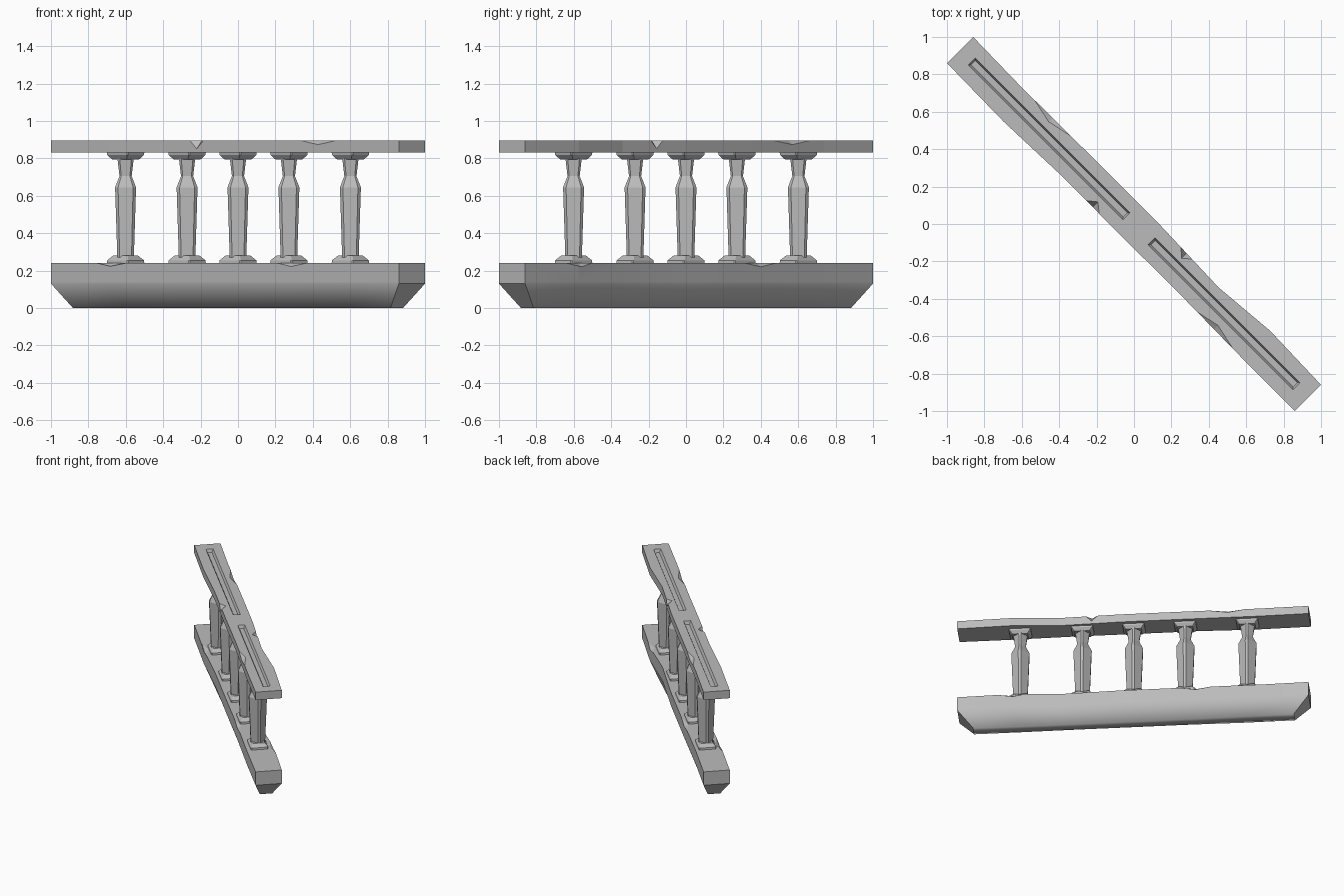
import bpy, bmesh, math
from mathutils import Matrix

cube = bpy.data.objects.get("Cube")
if cube:
    bpy.data.objects.remove(cube, do_unlink=True)

stone = bpy.data.materials.new("grey stone")
stone.use_nodes = True
stone.diffuse_color = (0.5, 0.5, 0.5, 1)
bsdf = stone.node_tree.nodes["Principled BSDF"]
bsdf.inputs["Base Color"].default_value = (0.5, 0.5, 0.5, 1)
bsdf.inputs["Roughness"].default_value = 0.9

DIAGONAL = -math.pi / 4


def add_object(name, bm):
    bmesh.ops.recalc_face_normals(bm, faces=bm.faces)
    mesh = bpy.data.meshes.new(name)
    bm.to_mesh(mesh)
    bm.free()
    mesh.materials.append(stone)
    obj = bpy.data.objects.new(name, mesh)
    bpy.context.collection.objects.link(obj)
    return obj


def loft(rings):
    """Closed solid through rings of equal point count."""
    bm = bmesh.new()
    loops = [[bm.verts.new(p) for p in ring] for ring in rings]
    n = len(loops[0])
    for a, b in zip(loops, loops[1:]):
        for i in range(n):
            j = (i + 1) % n
            bm.faces.new((a[i], a[j], b[j], b[i]))
    bm.faces.new(loops[0])
    bm.faces.new(loops[-1])
    bmesh.ops.recalc_face_normals(bm, faces=bm.faces)
    return bm


def ring(outline, z, su=1, sv=1):
    return [(u * su, v * sv, z) for u, v in outline]


def chamfered(a, b, c):
    """Rectangle of half sizes a and b with corners cut by c."""
    return [(a, b - c), (a - c, b), (c - a, b), (-a, b - c),
            (-a, c - b), (c - a, -b), (a - c, -b), (a, c - b)]


def box(u0, u1, v0, v1):
    return [(u0, v0), (u1, v0), (u1, v1), (u0, v1)]


def chip(u, v, z, ru, rv, depth):
    """Downward pyramid that nicks a top edge."""
    bm = bmesh.new()
    bmesh.ops.create_cone(bm, cap_ends=True, segments=4, radius1=0, radius2=1, depth=1)
    lift = 0.01
    grow = 1 + lift / depth
    bm.transform(Matrix.Translation((u, v, z + lift - depth * grow / 2))
                 @ Matrix.Diagonal((ru * grow, rv * grow, depth * grow, 1)))
    return bm


def carve(obj, cutters):
    """Cut each solid from the object and keep only the result."""
    helpers = []
    for bm in cutters:
        cutter = add_object("cutter", bm)
        cutter.hide_render = True
        mod = obj.modifiers.new("cut", "BOOLEAN")
        mod.operation, mod.solver, mod.object = "DIFFERENCE", "EXACT", cutter
        helpers.append(cutter)
    dg = bpy.context.evaluated_depsgraph_get()
    mesh = bpy.data.meshes.new_from_object(obj.evaluated_get(dg))
    obj.modifiers.clear()
    obj.data = mesh
    for h in helpers:
        bpy.data.objects.remove(h, do_unlink=True)


# Worn plan outline shared by base and rail, running along local x
front_edge = [(-1.315, -.099), (-.88, -.106), (-.47, -.092), (0, -.093),
              (.45, -.092), (.95, -.099), (1.315, -.099)]
back_edge = [(1.315, .099), (.92, .111), (.56, .08), (.1, .095),
             (-.4, .095), (-.95, .092), (-1.315, .099)]
outline = front_edge + back_edge

# Base block: upright sides over a tapered, softly shaded underside
bm = loft([ring(outline, 0, .913, .48), ring(outline, .13),
           ring(outline, .14), ring(outline, .24)])
for f in bm.faces:
    f.smooth = abs(f.normal.x) < .5 and f.normal.z < .5
base = add_object("base", bm)
carve(base, [chip(u, v, .24, .12, .03, .02)
             for u, v in [(-.86, -.1), (.495, -.095), (.9, .11), (-.47, .095)]])
base.rotation_euler.z = DIAGONAL

# Top rail with two sunken slots and worn nicks
rail = add_object("top_rail", loft([ring(outline, .83), ring(outline, .895)]))
slots = []
for u0, u1 in [(-1.23, -.055), (.13, 1.23)]:
    slots.append(loft([ring(box(u0 + .012, u1 - .012, -.014, .018), .87),
                       ring(box(u0, u1, -.028, .03), .9)]))
nicks = [chip(u, v, .895, ru, rv, d) for u, v, ru, rv, d in [
    (-.22, -.093, .05, .04, .045), (.31, .09, .045, .04, .045),
    (.7, -.096, .14, .03, .022), (-.71, .094, .14, .03, .022)]]
carve(rail, slots + nicks)
rail.rotation_euler.z = DIAGONAL

# Balusters: foot plate, chamfered waisted shaft and cap plate
plate = chamfered(.083, .066, .006)
shaft = chamfered(.056, .056, .016)
shaft_profile = [(.27, .79), (.645, 1), (.705, .58), (.80, .78)]
foot_profile = [(.235, 1), (.255, .97), (.28, .66)]
cap_profile = [(.795, .72), (.818, .97), (.835, 1)]
for i, u in enumerate([-.85, -.385, 0, .385, .85], 1):
    x = u * math.cos(DIAGONAL)
    for part, section, profile, angle in [
            ("foot", plate, foot_profile, DIAGONAL),
            ("shaft", shaft, shaft_profile, 0),
            ("cap", plate, cap_profile, DIAGONAL)]:
        obj = add_object(f"baluster_{part}_{i}",
                         loft([ring(section, z, s, s) for z, s in profile]))
        obj.location = (x, -x, 0)
        obj.rotation_euler.z = angle
